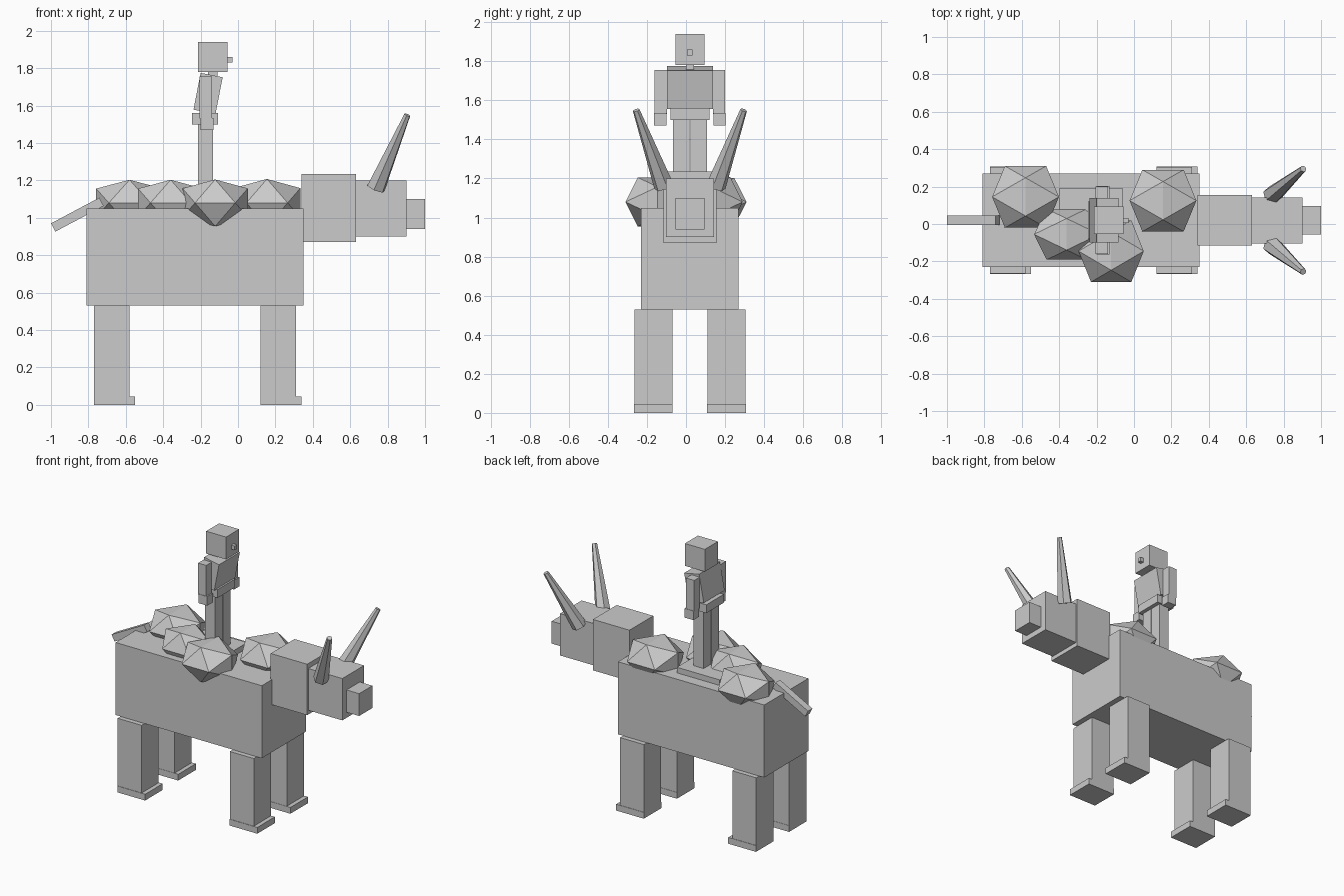
import bpy, bmesh, math
from mathutils import Vector

if "Cube" in bpy.data.objects:
    bpy.data.objects.remove(bpy.data.objects["Cube"])

MID = 0.02  # symmetry plane of the animal and rider
grey = bpy.data.materials.new("stone_grey")
grey.diffuse_color = (0.6, 0.6, 0.6, 1)
grey.use_nodes = True
grey.node_tree.nodes["Principled BSDF"].inputs["Base Color"].default_value = grey.diffuse_color


def finish(name, bm):
    bmesh.ops.recalc_face_normals(bm, faces=bm.faces)
    me = bpy.data.meshes.new(name)
    bm.to_mesh(me)
    bm.free()
    me.materials.append(grey)
    ob = bpy.data.objects.new(name, me)
    bpy.context.collection.objects.link(ob)
    return ob


def box(name, x, y, z, tilt=0.0):
    """Box from (min, max) ranges, tilted about y around its centre."""
    bm = bmesh.new()
    bmesh.ops.create_cube(bm, size=1)
    bmesh.ops.scale(bm, vec=(x[1] - x[0], y[1] - y[0], z[1] - z[0]), verts=bm.verts)
    ob = finish(name, bm)
    ob.location = [(r[0] + r[1]) / 2 for r in (x, y, z)]
    ob.rotation_euler.y = math.radians(tilt)
    return ob


def pair(name, x, off, z):
    """Two boxes mirrored across the symmetry plane; off = distances from it."""
    box(name + "_left", x, (MID + off[0], MID + off[1]), z)
    box(name + "_right", x, (MID - off[1], MID - off[0]), z)


def horn(name, base, tip, r1, r2):
    base, tip = Vector(base), Vector(tip)
    bm = bmesh.new()
    bmesh.ops.create_cone(bm, cap_ends=True, segments=6, radius1=r1, radius2=r2,
                          depth=(tip - base).length)
    ob = finish(name, bm)
    ob.location = (base + tip) / 2
    ob.rotation_mode = 'QUATERNION'
    ob.rotation_quaternion = (tip - base).to_track_quat('Z', 'Y')


def bundle(name, loc, size):
    """Squashed twenty-sided lump with an edge along y on top."""
    bm = bmesh.new()
    a, b = 0.5257, 0.8507
    for s in (-1, 1):
        for t in (-1, 1):
            for v in ((0, s * a, t * b), (s * a, t * b, 0), (s * b, 0, t * a)):
                bm.verts.new([c * k for c, k in zip(v, size)])
    bmesh.ops.convex_hull(bm, input=bm.verts)
    finish(name, bm).location = loc


# Animal body, neck, head
box("body", (-0.81, 0.35), (MID - 0.25, MID + 0.25), (0.53, 1.05))
box("neck", (0.34, 0.63), (MID - 0.135, MID + 0.135), (0.87, 1.235))
box("head", (0.63, 0.90), (MID - 0.123, MID + 0.123), (0.90, 1.20))
box("snout", (0.90, 1.0), (MID - 0.075, MID + 0.075), (0.94, 1.10))

# Legs and feet
for part, x in (("rear", -0.77), ("front", 0.12)):
    pair(part + "_leg", (x, x + 0.19), (0.09, 0.284), (0.0, 0.53))
    pair(part + "_foot", (x, x + 0.22), (0.088, 0.287), (0.0, 0.045))

# Horns
for side, s in (("left", 1), ("right", -1)):
    horn("horn_" + side, (0.738, MID + s * 0.133, 1.16), (0.905, MID + s * 0.275, 1.55),
         0.052, 0.018)

# Tail
box("tail", (-1.005, -0.713), (MID - 0.025, MID + 0.025), (0.992, 1.042), -28)

# Load and platform on the back
bundle("bundle_rear", (-0.58, 0.145, 1.08), (0.21, 0.194, 0.145))
bundle("bundle_middle", (-0.36, -0.055, 1.08), (0.205, 0.16, 0.145))
bundle("bundle_side", (-0.122, -0.145, 1.08), (0.205, 0.194, 0.147))
bundle("bundle_front", (0.155, 0.125, 1.08), (0.21, 0.194, 0.15))
box("platform", (-0.40, -0.06), (MID - 0.17, MID + 0.17), (1.03, 1.09))

# Rider
pair("rider_leg", (-0.215, -0.135), (0.003, 0.087), (1.08, 1.51))
box("rider_hips", (-0.245, -0.107), (MID - 0.10, MID + 0.10), (1.50, 1.56))
box("rider_torso", (-0.22, -0.10), (MID - 0.118, MID + 0.118), (1.565, 1.765), 11)
pair("rider_arm", (-0.205, -0.14), (0.118, 0.18), (1.53, 1.755))
pair("rider_hand", (-0.20, -0.13), (0.12, 0.183), (1.47, 1.535))
box("rider_neck", (-0.16, -0.11), (0.0, 0.04), (1.74, 1.79))
box("rider_head", (-0.215, -0.057), (MID - 0.074, MID + 0.074), (1.78, 1.94))
box("rider_nose", (-0.06, -0.03), (0.005, 0.032), (1.83, 1.86))
